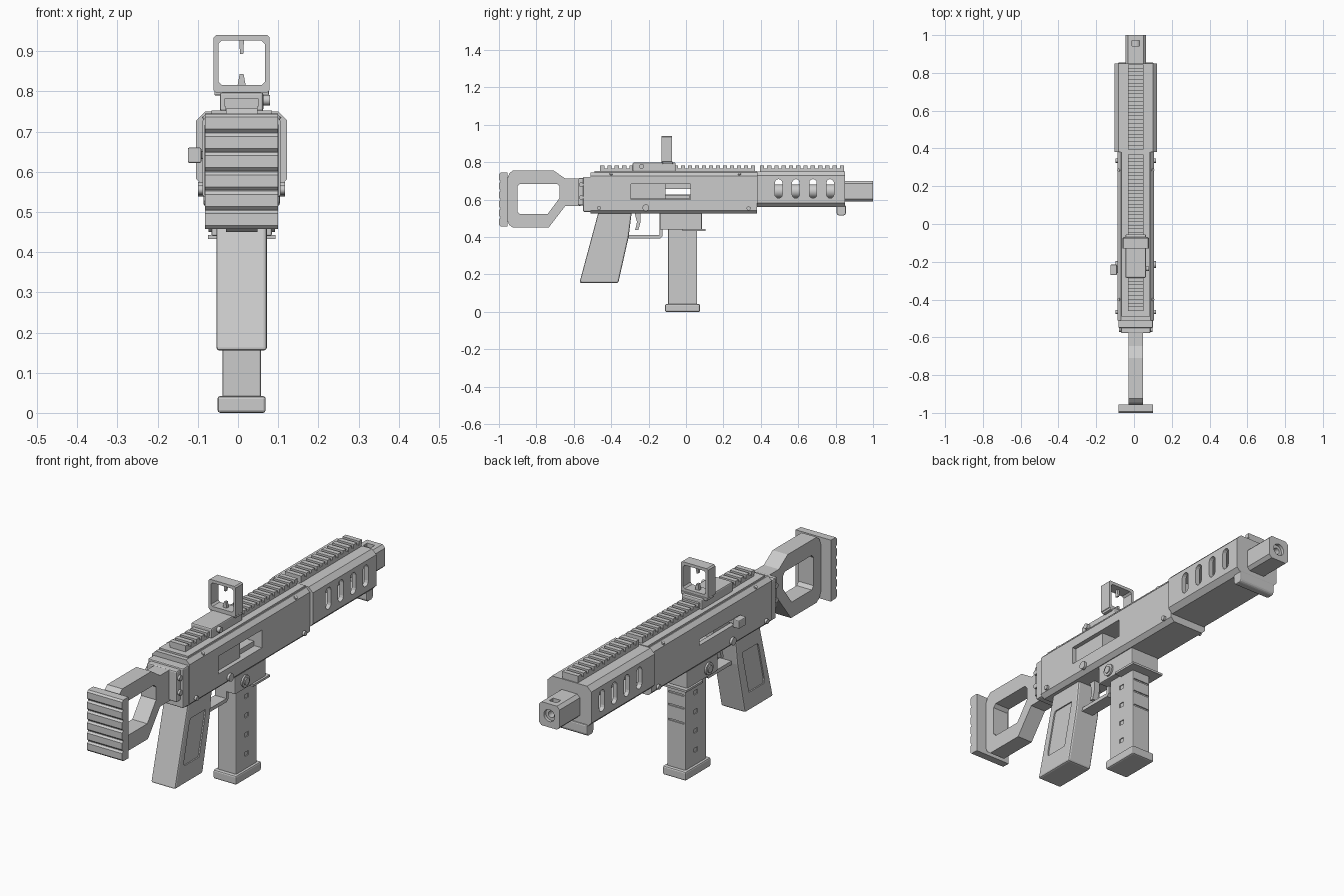
import bpy, bmesh, math
from mathutils import Matrix, Vector

if "Cube" in bpy.data.objects:
    bpy.data.objects.remove(bpy.data.objects["Cube"])

C = 0.009  # x of the centre plane (charging handle shifts it slightly)

def finish(name, bm, bevel=0.0):
    bmesh.ops.recalc_face_normals(bm, faces=bm.faces)
    me = bpy.data.meshes.new(name)
    bm.to_mesh(me)
    bm.free()
    ob = bpy.data.objects.new(name, me)
    bpy.context.collection.objects.link(ob)
    if bevel:
        m = ob.modifiers.new("bevel", 'BEVEL')
        m.width, m.segments, m.limit_method = bevel, 2, 'ANGLE'
        m.angle_limit = math.radians(25)
    return ob

def add_box(bm, x0, x1, y0, y1, z0, z1):
    mat = Matrix.Translation((C + (x0 + x1) / 2, (y0 + y1) / 2, (z0 + z1) / 2)) @ \
        Matrix.Diagonal((x1 - x0, y1 - y0, z1 - z0, 1))
    bmesh.ops.create_cube(bm, size=1, matrix=mat)

def boxes(name, items, bevel=0.0):
    bm = bmesh.new()
    for b in items:
        add_box(bm, *b)
    return finish(name, bm, bevel)

def box(name, hx, y0, y1, z0, z1, bevel=0.0):
    return boxes(name, [(-hx, hx, y0, y1, z0, z1)], bevel)

def extrude(name, pts, a, b, axis='x', bevel=0.0):
    """Extrude a (y,z) profile along x, or an (x,z) profile along y."""
    bm = bmesh.new()
    if axis == 'x':
        vs, d = [bm.verts.new((C + a, p, q)) for p, q in pts], Vector((b - a, 0, 0))
    else:
        vs, d = [bm.verts.new((C + p, a, q)) for p, q in pts], Vector((0, b - a, 0))
    r = bmesh.ops.extrude_face_region(bm, geom=[bm.faces.new(vs)])
    bmesh.ops.translate(bm, vec=d, verts=[v for v in r['geom'] if isinstance(v, bmesh.types.BMVert)])
    bm.faces.ensure_lookup_table()
    if not any(f.normal.length and len(f.verts) == len(pts) and all(v in vs for v in f.verts) for f in bm.faces):
        bm.faces.new(vs)
    return finish(name, bm, bevel)

def cyl(name, r, p0, p1, seg=24):
    p0, p1 = Vector(p0) + Vector((C, 0, 0)), Vector(p1) + Vector((C, 0, 0))
    d = p1 - p0
    mat = Matrix.Translation((p0 + p1) / 2) @ d.to_track_quat('Z', 'Y').to_matrix().to_4x4()
    bm = bmesh.new()
    bmesh.ops.create_cone(bm, cap_ends=True, segments=seg, radius1=r, radius2=r, depth=d.length, matrix=mat)
    for f in bm.faces:
        f.smooth = len(f.verts) == 4
    for e in bm.edges:
        e.smooth = all(len(f.verts) == 4 for f in e.link_faces)
    return finish(name, bm)

def cut(ob, *cutters):
    for c in cutters:
        m = ob.modifiers.new("cut", 'BOOLEAN')
        m.operation, m.object, m.solver = 'DIFFERENCE', c, 'EXACT'
        c.hide_render = True
        c.hide_set(True)
    return ob

def octagon(hx, z0, z1, c):
    return [(-hx + c, z0), (hx - c, z0), (hx, z0 + c), (hx, z1 - c),
            (hx - c, z1), (-hx + c, z1), (-hx, z1 - c), (-hx, z0 + c)]

def slot_profile(y, w, z0, z1, n=6):
    r = w / 2
    top = [(y + r * math.cos(i * math.pi / n), z1 - r + r * math.sin(i * math.pi / n)) for i in range(n + 1)]
    return top + [(y - (p - y), z0 + z1 - q) for p, q in top]

# Receiver with ejection port on the right and handle slot on the left
receiver = extrude("receiver", octagon(0.097, 0.525, 0.745, 0.018), -0.51, 0.38, 'y')
cut(receiver,
    boxes("port_cutter", [(-0.075, 0.2, -0.295, 0.025, 0.602, 0.685)]),
    boxes("handle_slot_cutter", [(-0.2, -0.05, -0.27, 0.025, 0.628, 0.656)]))
boxes("bolt", [(-0.074, 0.078, -0.294, -0.11, 0.603, 0.684),
               (0.0, 0.06, -0.12, 0.02, 0.603, 0.626)])
boxes("charging_handle", [(-0.134, -0.1, -0.27, -0.215, 0.622, 0.66),
                          (-0.11, -0.07, -0.26, -0.225, 0.632, 0.652)], 0.004)
box("receiver_top_strip", 0.075, -0.49, 0.38, 0.735, 0.753)
for s in (-1, 1):
    for y, z, r in ((-0.215, 0.557, 0.018), (-0.465, 0.555, 0.011), (0.335, 0.553, 0.011)):
        cyl("receiver_pin", r, (s * 0.09, y, z), (s * 0.108, y, z), 16)
    for y in (0.285, -0.40):
        cyl("top_screw", 0.008, (s * 0.08, y, 0.72), (s * 0.092, y, 0.74), 12)

# Hollow handguard with four slots per side and a deeper front end
guard = extrude("handguard", octagon(0.113, 0.56, 0.75, 0.022), 0.38, 0.85, 'y')
cut(guard, box("guard_hollow_cutter", 0.092, 0.40, 0.83, 0.58, 0.73),
    *[extrude("guard_slot_cutter", slot_profile(y, 0.04, 0.608, 0.71), -0.2, 0.2)
      for y in (0.495, 0.587, 0.679, 0.771)])
extrude("handguard_front", [(0.805, 0.57), (0.805, 0.525), (0.815, 0.515), (0.845, 0.515),
                            (0.855, 0.525), (0.855, 0.57)], -0.095, 0.095, bevel=0.006)
cyl("barrel", 0.036, (0, 0.37, 0.645), (0, 0.86, 0.645))
muzzle = extrude("muzzle", octagon(0.054, 0.59, 0.7, 0.014), 0.845, 1.0, 'y')
cut(muzzle, cyl("bore_cutter", 0.028, (0, 0.90, 0.645), (0, 1.05, 0.645)),
    box("muzzle_vent_cutter", 0.02, 0.942, 0.972, 0.66, 0.75))
inner = cyl("bore_ring", 0.028, (0, 0.89, 0.645), (0, 0.985, 0.645))
cut(inner, cyl("bore_ring_cutter", 0.015, (0, 0.92, 0.645), (0, 1.05, 0.645)))

# Toothed top rails
def rail(name, y0, y1, pitch=0.036):
    items = [(-0.04, 0.04, y0, y1, 0.745, 0.768)]
    n = round((y1 - y0) / pitch)
    p = (y1 - y0 + 0.016) / n
    for i in range(n):
        items.append((-0.042, 0.042, y0 + i * p, y0 + (i + 1) * p - 0.016, 0.762, 0.782))
    return boxes(name, items)

rail("rear_rail", -0.46, -0.28)
rail("middle_rail", -0.065, 0.368)
rail("front_rail", 0.395, 0.845)

# Sight with square window frame and two posts
box("sight_base", 0.054, -0.285, -0.055, 0.75, 0.798, 0.006)
box("sight_clamp", 0.068, -0.125, -0.07, 0.79, 0.803, 0.003)
frame = extrude("sight_frame", octagon(0.07, 0.797, 0.94, 0.006), -0.13, -0.075, 'y')
cut(frame, extrude("sight_window_cutter", octagon(0.058, 0.816, 0.926, 0.008), -0.2, 0.0, 'y'))
extrude("sight_lower_post", [(-0.011, 0.81), (0.011, 0.81), (0.005, 0.843), (-0.005, 0.843)], -0.11, -0.095, 'y')
extrude("sight_upper_post", [(-0.006, 0.93), (0.006, 0.93), (0.004, 0.893), (-0.004, 0.893)], -0.11, -0.095, 'y')
cyl("sight_knob", 0.013, (0.05, -0.237, 0.778), (0.071, -0.237, 0.778), 16)

# Shoulder stock: open frame, ridged butt plate, connector
stock = extrude("stock_frame", [(-0.96, 0.70), (-0.945, 0.74), (-0.925, 0.757), (-0.71, 0.757), (-0.645, 0.713),
                                (-0.565, 0.713), (-0.565, 0.567), (-0.645, 0.567), (-0.735, 0.45),
                                (-0.925, 0.45), (-0.945, 0.465), (-0.96, 0.50)], -0.039, 0.039)
cut(stock, extrude("stock_hole_cutter", [(-0.902, 0.67), (-0.888, 0.685), (-0.69, 0.685), (-0.675, 0.67),
                                         (-0.675, 0.61), (-0.74, 0.523), (-0.888, 0.523), (-0.902, 0.538)], -0.1, 0.1))
ridges = [(-0.955, 0.457)]
step = 0.288 / 6
for i in range(6):
    z = 0.457 + i * step
    ridges += [(-0.992, z + 0.001), (-1.0, z + 0.009), (-1.0, z + step - 0.009), (-0.992, z + step - 0.001)]
ridges.append((-0.955, 0.745))
extrude("butt_plate", ridges, -0.091, 0.091)
box("stock_connector", 0.078, -0.578, -0.545, 0.57, 0.715, 0.006)
box("stock_mount", 0.092, -0.55, -0.505, 0.535, 0.722, 0.006)
for s in (-1, 1):
    for z in (0.612, 0.68):
        cyl("stock_screw", 0.012, (s * 0.07, -0.56, z), (s * 0.088, -0.56, z), 12)

# Grip with recessed side panels
grip = extrude("grip", [(-0.468, 0.535), (-0.29, 0.535), (-0.307, 0.40), (-0.362, 0.155), (-0.57, 0.155)],
               -0.063, 0.063, bevel=0.008)
panel = [(-0.452, 0.445), (-0.342, 0.445), (-0.345, 0.425), (-0.39, 0.24), (-0.5, 0.24), (-0.503, 0.26), (-0.46, 0.435)]
cut(grip, *[extrude("grip_panel_cutter", panel, s * 0.057, s * 0.1) for s in (-1, 1)])

# Trigger and guard
extrude("trigger_guard", [(-0.315, 0.393), (-0.138, 0.393), (-0.125, 0.406), (-0.125, 0.53), (-0.142, 0.53),
                          (-0.142, 0.41), (-0.315, 0.41)], -0.03, 0.03)
extrude("trigger", [(-0.275, 0.53), (-0.262, 0.48), (-0.272, 0.437), (-0.255, 0.437),
                    (-0.243, 0.48), (-0.243, 0.53)], -0.014, 0.014)

# Magazine well with release buttons
box("magazine_well", 0.075, -0.14, 0.085, 0.44, 0.53, 0.004)
box("magazine_well_lip", 0.084, -0.02, 0.105, 0.433, 0.443)
for s in (-1, 1):
    ring = cyl("release_ring", 0.028, (s * 0.07, -0.07, 0.478), (s * 0.083, -0.07, 0.478))
    cyl("release_button", 0.017, (s * 0.07, -0.07, 0.478), (s * 0.088, -0.07, 0.478), 16)

# Magazine with side windows and front grooves
mag = box("magazine", 0.048, -0.095, 0.06, 0.03, 0.46, 0.005)
mag_cuts = [(s * 0.05 - 0.006, s * 0.05 + 0.006, -0.03, -0.005, z - 0.01, z + 0.01)
            for s in (-1, 1) for z in (0.11, 0.2, 0.29, 0.38)]
mag_cuts += [(-0.04, 0.04, 0.055, 0.07, z - 0.004, z + 0.004) for z in (0.26, 0.33, 0.39)]
cut(mag, boxes("magazine_cutter", mag_cuts))
box("magazine_base", 0.06, -0.112, 0.075, 0.0, 0.042, 0.007)
